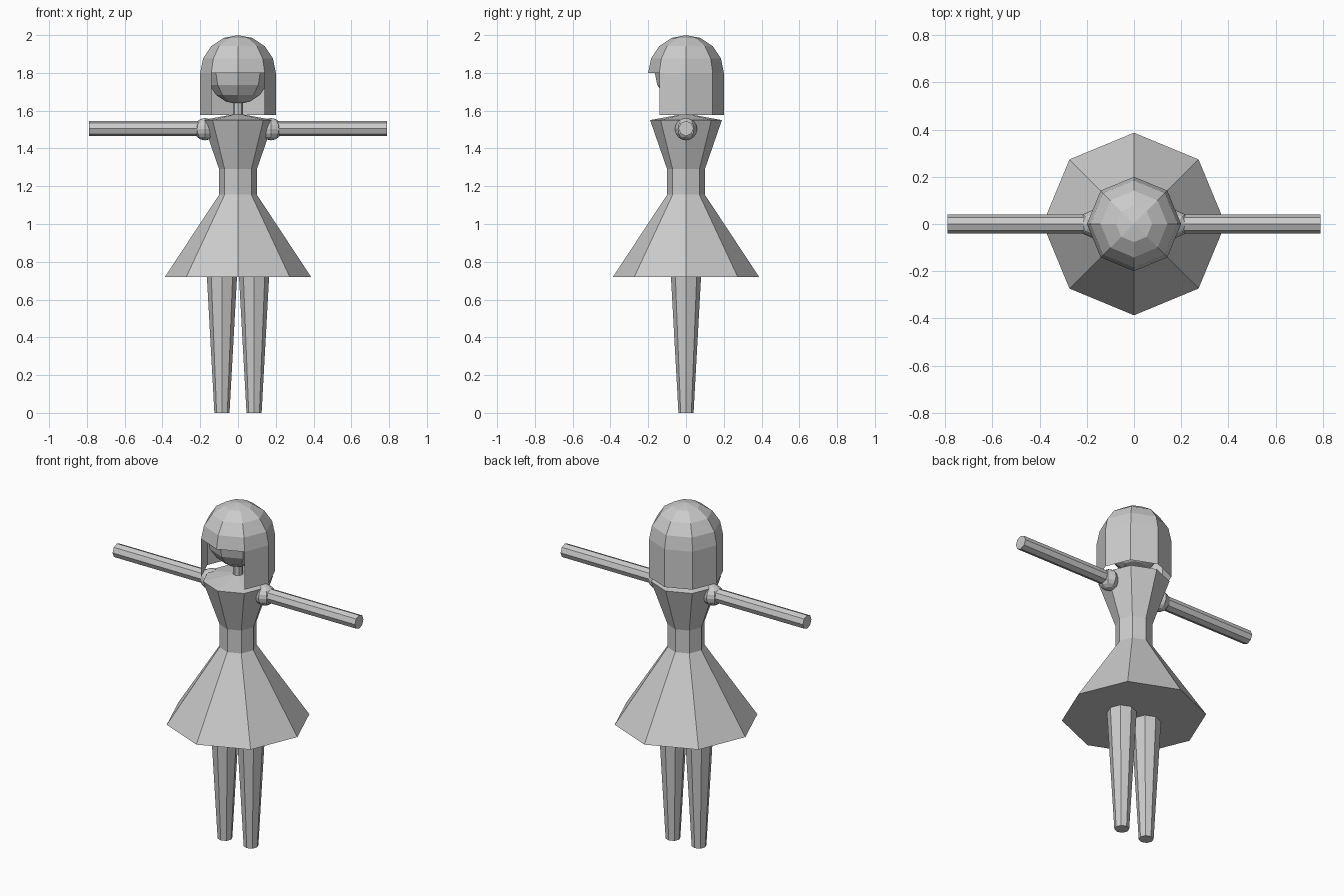
import bpy, bmesh
from math import sin, cos, pi, radians
from mathutils import Matrix

if "Cube" in bpy.data.objects:
    bpy.data.objects.remove(bpy.data.objects["Cube"])

SIDES = 8


def finish(name, bm, matrix=None):
    """Turn a bmesh into a named flat-shaded object."""
    if matrix:
        bm.transform(matrix)
    mesh = bpy.data.meshes.new(name)
    bm.to_mesh(mesh)
    bm.free()
    obj = bpy.data.objects.new(name, mesh)
    bpy.context.collection.objects.link(obj)
    return obj


def lathe(profile, bottom=True, top=True):
    """Eight-sided revolve of (radius, z) points, corners on the axes."""
    bm = bmesh.new()
    rings = []
    for r, z in profile:
        if r == 0:
            rings.append([bm.verts.new((0, 0, z))] * SIDES)
        else:
            rings.append([bm.verts.new((r * cos(2 * pi * i / SIDES), r * sin(2 * pi * i / SIDES), z))
                          for i in range(SIDES)])
    for low, high in zip(rings, rings[1:]):
        for i in range(SIDES):
            j = (i + 1) % SIDES
            corners = dict.fromkeys([low[i], low[j], high[j], high[i]])
            bm.faces.new(list(corners))
    if bottom:
        bm.faces.new(rings[0][::-1])
    if top:
        bm.faces.new(rings[-1])
    return bm


def ball(name, radius, location):
    bm = bmesh.new()
    bmesh.ops.create_uvsphere(bm, u_segments=SIDES, v_segments=8, radius=radius)
    return finish(name, bm, Matrix.Translation(location))


# Dress: skirt, waist, bodice and sloping shoulder line
finish("dress", lathe([(0.387, 0.72), (0.10, 1.155), (0.10, 1.29), (0.19, 1.55), (0.025, 1.58)]))

# Neck and head
finish("neck", lathe([(0.026, 1.57), (0.026, 1.66)]))
ball("head", 0.165, (0, 0, 1.80))

# Hair: dome over a straight bob, open around the face
dome = [(0.2 * cos(radians(a)), 1.8 + 0.2 * sin(radians(a))) for a in (0, 22.5, 45, 67.5)]
hair = lathe([(0.2, 1.577)] + dome + [(0, 2.0)], bottom=False, top=False)
opening = [f for f in hair.faces
           if f.calc_center_median().z < 1.8 and f.calc_center_median().y < -0.1]
bmesh.ops.delete(hair, geom=opening, context='FACES')
finish("hair", hair)

# Limbs, one of each per side
for side, s in (("left", 1), ("right", -1)):
    finish(side + "_leg", lathe([(0.04, 0), (0.08, 0.725)]),
           Matrix.Translation((s * 0.085, 0, 0)))
    ball(side + "_shoulder", 0.059, (s * 0.175, 0, 1.502))
    finish(side + "_arm", lathe([(0.04, 0.19), (0.04, 0.79)]),
           Matrix.Translation((0, 0, 1.506)) @ Matrix.Rotation(s * pi / 2, 4, 'Y'))
